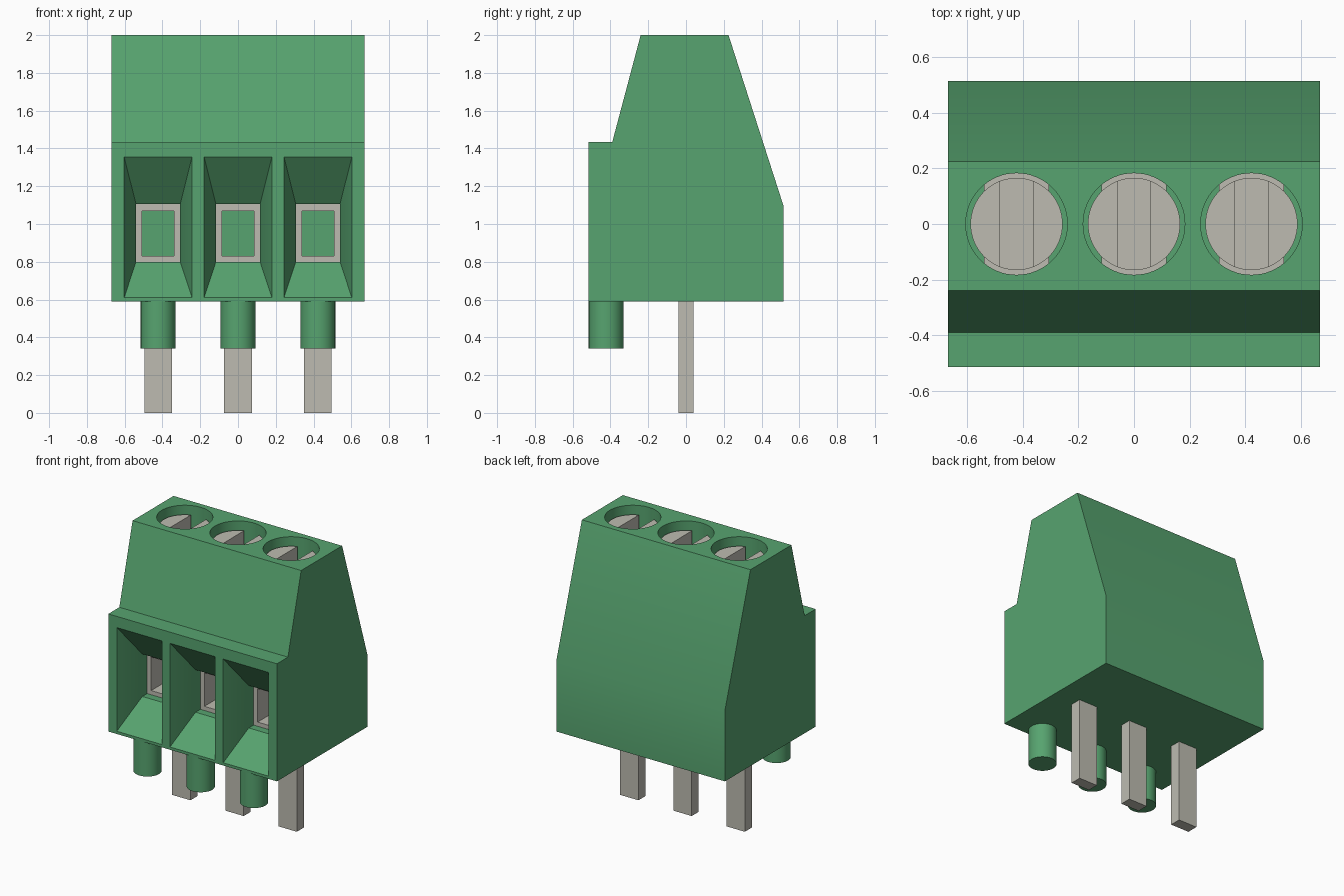
import bpy, bmesh, math
from mathutils import Matrix

cube = bpy.data.objects.get("Cube")
if cube:
    bpy.data.objects.remove(cube, do_unlink=True)


def material(name, rgb):
    m = bpy.data.materials.new(name)
    m.use_nodes = True
    m.diffuse_color = (*rgb, 1)
    m.node_tree.nodes["Principled BSDF"].inputs["Base Color"].default_value = (*rgb, 1)
    return m


GREEN = material("green plastic", (0.095, 0.37, 0.16))
METAL = material("tinned metal", (0.51, 0.50, 0.44))
PITCH = 0.423
CENTRES = [-PITCH, 0, PITCH]


def finish(name, bm, mat):
    bmesh.ops.recalc_face_normals(bm, faces=bm.faces)
    me = bpy.data.meshes.new(name)
    bm.to_mesh(me)
    bm.free()
    me.materials.append(mat)
    ob = bpy.data.objects.new(name, me)
    bpy.context.collection.objects.link(ob)
    return ob


def select(ob):
    bpy.ops.object.select_all(action='DESELECT')
    ob.select_set(True)
    bpy.context.view_layer.objects.active = ob


def smooth(ob):
    select(ob)
    bpy.ops.object.shade_smooth_by_angle(angle=math.radians(30))


def box(name, x, y, z, mat):
    """Box from (min, max) ranges."""
    bm = bmesh.new()
    size = [r[1] - r[0] for r in (x, y, z)]
    mid = [(r[0] + r[1]) / 2 for r in (x, y, z)]
    bmesh.ops.create_cube(bm, size=1, matrix=Matrix.Translation(mid) @ Matrix.Diagonal((*size, 1)))
    return finish(name, bm, mat)


def cylinder(name, x, y, r, z0, z1, mat):
    bm = bmesh.new()
    bmesh.ops.create_cone(bm, cap_ends=True, segments=64, radius1=r, radius2=r, depth=z1 - z0,
                          matrix=Matrix.Translation((x, y, (z0 + z1) / 2)))
    return finish(name, bm, mat)


def loft(name, x, sections, mat, closed=False):
    """Join rectangles (y, half width, z low, z high); closed makes a tube."""
    bm = bmesh.new()
    rings = [[bm.verts.new((x + sx * hw, y, z)) for sx, z in ((-1, lo), (1, lo), (1, hi), (-1, hi))]
             for y, hw, lo, hi in sections]
    pairs = list(zip(rings, rings[1:]))
    if closed:
        pairs.append((rings[-1], rings[0]))
    else:
        bm.faces.new(rings[0])
        bm.faces.new(rings[-1])
    for a, b in pairs:
        for i in range(4):
            j = (i + 1) % 4
            bm.faces.new((a[i], a[j], b[j], b[i]))
    return finish(name, bm, mat)


def cut(ob, cutter):
    cutter.hide_render = True
    mod = ob.modifiers.new("cut", 'BOOLEAN')
    mod.operation = 'DIFFERENCE'
    mod.solver = 'EXACT'
    mod.object = cutter
    select(ob)
    bpy.ops.object.modifier_apply(modifier=mod.name)
    bpy.data.objects.remove(cutter, do_unlink=True)


# Housing: side profile extruded across the width
profile = [(-0.515, 0.59), (0.515, 0.59), (0.515, 1.10), (0.225, 2.0),
           (-0.24, 2.0), (-0.39, 1.435), (-0.515, 1.435)]
bm = bmesh.new()
face = bm.faces.new([bm.verts.new((-0.67, y, z)) for y, z in profile])
ext = bmesh.ops.extrude_face_region(bm, geom=[face])
bmesh.ops.translate(bm, vec=(1.34, 0, 0),
                    verts=[v for v in ext["geom"] if isinstance(v, bmesh.types.BMVert)])
housing = finish("housing", bm, GREEN)

for label, x in zip(("right", "middle", "left"), CENTRES):
    # Wire funnel with straight chamber, and screw shaft from the top
    cut(housing, loft("funnel_cutter", x, [(-0.535, 0.186, 0.591, 1.38), (-0.315, 0.117, 0.80, 1.105),
                                           (0.25, 0.117, 0.80, 1.105)], GREEN))
    cut(housing, cylinder("shaft_cutter", x, 0, 0.183, 1.095, 2.1, GREEN))

    # Metal clamp tube inside the chamber
    loft(label + "_clamp", x, [(-0.26, 0.117, 0.80, 1.105), (-0.26, 0.085, 0.83, 1.07),
                               (0.25, 0.085, 0.83, 1.07), (0.25, 0.117, 0.80, 1.105)], METAL, closed=True)

    # Slotted screw
    screw = cylinder(label + "_screw", x, 0, 0.166, 1.105, 1.94, METAL)
    cut(screw, box("slot_cutter", (x - 0.06, x + 0.06), (-0.3, 0.3), (1.84, 2.1), METAL))
    smooth(screw)

    # Solder pin and locating peg
    box(label + "_pin", (x - 0.073, x + 0.073), (-0.04, 0.04), (0, 0.60), METAL)
    smooth(cylinder(label + "_peg", x, -0.423, 0.092, 0.34, 0.60, GREEN))

smooth(housing)
